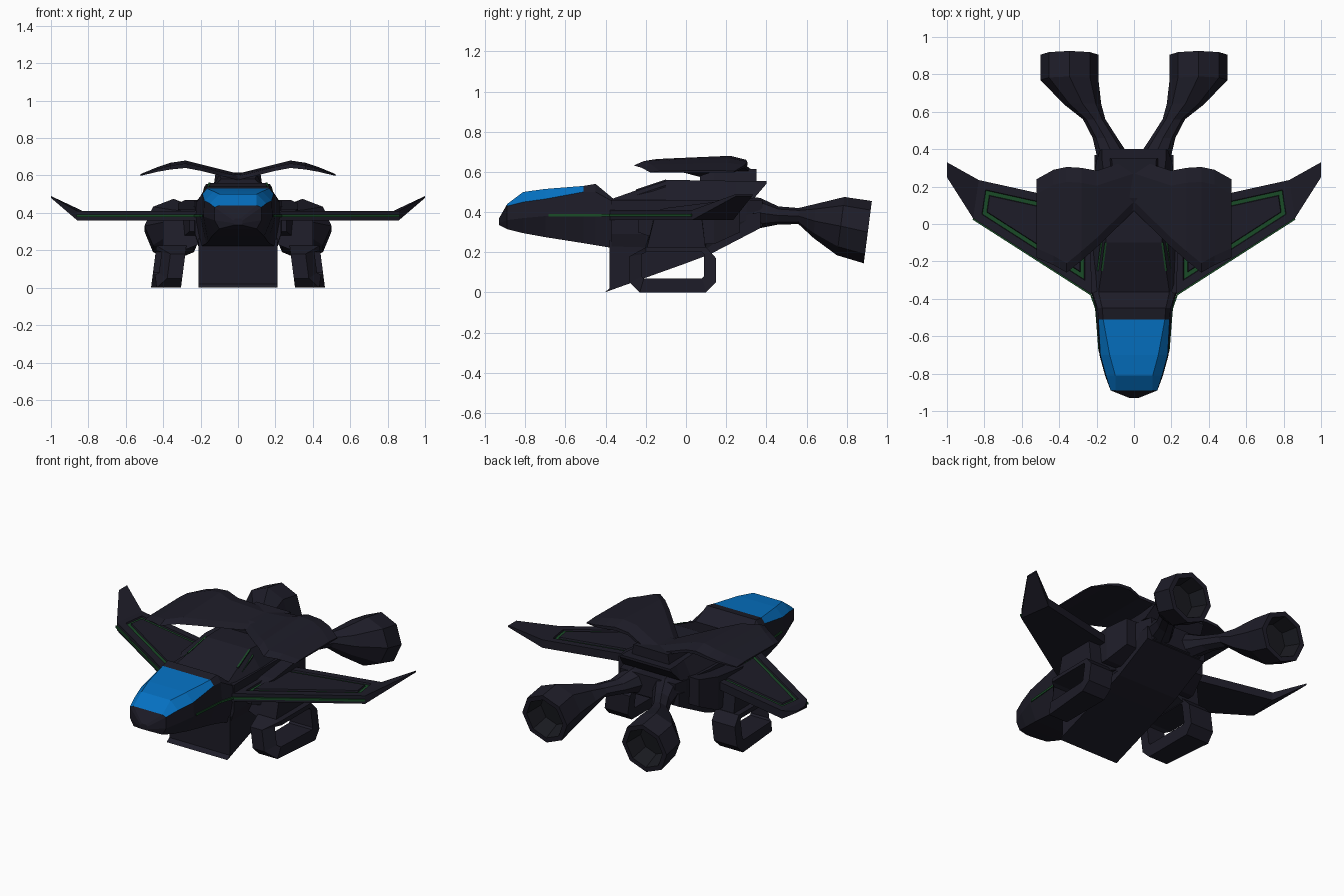
import bpy, bmesh, math

if "Cube" in bpy.data.objects:
    bpy.data.objects.remove(bpy.data.objects["Cube"])


def mat(name, col):
    m = bpy.data.materials.new(name)
    m.diffuse_color = (*col, 1)
    m.use_nodes = True
    m.node_tree.nodes["Principled BSDF"].inputs["Base Color"].default_value = m.diffuse_color
    return m


HULL = mat("dark_hull", (0.0125, 0.0118, 0.021))
GLASS = mat("blue_glass", (0.0015, 0.165, 0.54))
GREEN = mat("green_trim", (0.010, 0.07, 0.020))
DARK = mat("engine_grey", (0.0095, 0.010, 0.014))


def loft(name, rings, mats=(HULL,), closed=False, mirror=False, rule=None, edit=None):
    """Skin equal-length rings; rule(ring, side) picks the material."""
    bm = bmesh.new()
    vs = [[bm.verts.new(p) for p in r] for r in rings]
    n, k = len(rings), len(rings[0])
    for i in range(n if closed else n - 1):
        a, b = vs[i], vs[(i + 1) % n]
        for j in range(k):
            f = bm.faces.new((a[j], a[(j + 1) % k], b[(j + 1) % k], b[j]))
            if rule:
                f.material_index = rule(i, j)
    if not closed:
        bm.faces.new(vs[0])
        f = bm.faces.new(vs[-1])
        if rule:
            f.material_index = rule(n - 1, 0)
    bmesh.ops.recalc_face_normals(bm, faces=bm.faces[:])
    if edit:
        edit(bm)
    me = bpy.data.meshes.new(name)
    bm.to_mesh(me)
    bm.free()
    for m in mats:
        me.materials.append(m)
    ob = bpy.data.objects.new(name, me)
    bpy.context.collection.objects.link(ob)
    if mirror:
        ob.modifiers.new("mirror", 'MIRROR').use_mirror_merge = False
    return ob


def sym(y, half):
    """Symmetric cross-section at y from (x, z) points listed bottom to top."""
    return [(x, y, z) for x, z in half] + [(-x, y, z) for x, z in reversed(half)]


def box_ring_y(y, x0, x1, z0, z1):
    return [(x0, y, z0), (x1, y, z0), (x1, y, z1), (x0, y, z1)]


# Cockpit with glass canopy on the upper strips
nose = [
    (-.93, .02, .335, .025, .345, .025, .36, .015, .37),
    (-.89, .10, .315, .125, .36, .125, .43, .10, .44),
    (-.81, .12, .295, .155, .37, .15, .45, .10, .50),
    (-.70, .14, .275, .185, .38, .18, .465, .13, .515),
    (-.51, .16, .245, .20, .38, .19, .50, .165, .53),
    (-.45, .17, .235, .205, .38, .195, .50, .17, .54),
    (-.36, .20, .22, .23, .38, .225, .45, .19, .465)]
loft("cockpit", [sym(r[0], list(zip(r[1::2], r[2::2]))) for r in nose], (HULL, GLASS),
     rule=lambda i, j: int(1 <= i <= 3 and j in (2, 3, 4)))

# Central hull, roof and wedge-shaped belly
loft("main_hull", [sym(y, [(w * .9, a), (w, a + .07), (w, .46)]) for y, w, a in
                   [(-.37, .23, .22), (.1, .235, .22), (.3, .21, .29), (.38, .19, .33)]])
loft("roof", [sym(y, [(a, za), (b, zb)]) for y, a, za, b, zb in
              [(-.37, .225, .44, .19, .465), (-.1, .23, .45, .15, .56),
               (.25, .215, .45, .16, .555), (.34, .2, .47, .17, .555), (.40, .18, .54, .17, .555)]])
belly = [(-.38, .26), (-.38, .02), (-.405, 0), (0, .145), (.12, .19), (.37, .32), (.37, .4)]
loft("belly_wedge", [[(x, y, z) for y, z in belly] for x in (-.21, .21)])

# Side nacelles below the wing roots
loft("side_nacelle", [box_ring_y(*r) for r in
                      [(-.24, .2, .26, .3, .38), (-.1, .2, .32, .25, .42),
                       (.14, .2, .32, .24, .45), (.27, .2, .28, .30, .47)]], mirror=True)


# Main wings with a green groove around the top panel
def panel(bm):
    top = [f for f in bm.faces if f.normal.z > .99]
    for thick, depth, green in [(.043, 0, 0), (.003, -.010, 0), (.021, 0, 1), (.003, .010, 0)]:
        ring = bmesh.ops.inset_region(bm, faces=top, thickness=thick, depth=depth,
                                      use_even_offset=True)
        for f in ring["faces"]:
            f.material_index = green


wing = [(.22, -.38, .22, .10, .36, .41), (.86, .03, .83, .235, .36, .41),
        (1, .25, 1, .33, .48, .49)]
loft("main_wing", [[(xf, yf, a), (xb, yb, a), (xb, yb, b), (xf, yf, b)]
                   for xf, yf, xb, yb, a, b in wing], (HULL, GREEN), mirror=True, edit=panel)

# Green line along the nose side and the leading edge
edge = [(.186, -.68), (.199, -.51), (.204, -.45), (.23, -.376), (.86, .028)]
loft("edge_stripe", [[(x - .002, y + .003, .377), (x + .004, y - .004, .377),
                      (x + .004, y - .004, .390), (x - .002, y + .003, .390)]
                     for x, y in edge], (GREEN,), mirror=True)

# Stepped slits on the roof slope, green on top only
for n, d in enumerate((0, .022)):
    loft("roof_slit_%d" % n, [box_ring_y(y, x + d - .006, x + d + .005,
                                         z - d * 1.3 - .004, z - d * 1.3 + .004)
                              for y, x, z in [(-.25, .172, .508), (-.1, .152, .558)]],
         (HULL, GREEN), mirror=True, rule=lambda i, j: int(i == 0 and j == 2))

# Upper gull wing and its pylon
gull = [(0, .07, .35, .575, .61), (.2, -.125, .285, .625, .66), (.28, -.195, .30, .64, .68),
        (.36, -.26, .305, .632, .668), (.43, -.22, .29, .62, .645), (.52, -.18, .24, .598, .608)]
gull = [(-g[0], *g[1:]) for g in reversed(gull[1:])] + gull
loft("upper_wing", [[(x, f, a), (x, b, a), (x, b, c - (c - a) * .5), (x, b - .08, c),
                     (x, f + .05, c - (c - a) * .4)] for x, f, b, a, c in gull])
loft("upper_pylon", [sym(y, [(.13, .545), (w, z)]) for y, w, z in
                     [(.07, .09, .58), (.14, .10, .605), (.35, .12, .615)]])


# Rear engines: bent arm swelling into a hollow octagonal nozzle
def octagon(y, x, z, rx, rz, tilt):
    pts = []
    for i in range(8):
        a = math.tau * i / 8
        dz = rz * math.cos(a)
        pts.append((x + rx * math.sin(a), y + tilt * dz, z + dz))
    return pts


engine = [(.22, .10, .40, .11, .09, 0), (.37, .115, .395, .085, .075, 0),
          (.46, .155, .383, .066, .045, 0), (.56, .213, .38, .06, .04, 0),
          (.64, .275, .355, .10, .085, .05), (.77, .345, .33, .155, .145, .13),
          (.905, .345, .30, .155, .155, .13), (.905, .345, .30, .125, .125, .13),
          (.80, .345, .32, .10, .10, .13)]
loft("rear_engine", [octagon(*e) for e in engine], (HULL, DARK), mirror=True,
     rule=lambda i, j: int(i >= 7))

# Landing skids: leaning closed frames, narrowed at the front, hung from shoulders
outer = [(-.28, .05), (-.23, 0), (.10, 0), (.15, .05), (.15, .17), (.10, .225), (-.2, .225), (-.28, .18)]
inner = [(-.22, .08), (-.21, .07), (.08, .07), (.09, .08), (.09, .19), (.08, .2), (-.2, .2), (-.22, .19)]
frame = []
for (y, z), (v, w) in zip(outer, inner):
    a, b = .385 - .13 * z, .385 - .13 * w
    cut = .08 if y < -.25 else .03 if y < -.22 else 0
    frame.append([(a - .08, y, z), (a + .08 - cut, y, z), (b + .08 - cut * .4, v, w), (b - .08, v, w)])
loft("landing_skid", frame, closed=True, mirror=True)
loft("skid_shoulder", [[(x, -.2, a), (x, .1, a), (x, .08, b), (x, -.16, b)] for x, a, b in
                       [(.19, .24, .38), (.29, .20, .38), (.40, .20, .36)]], mirror=True)
